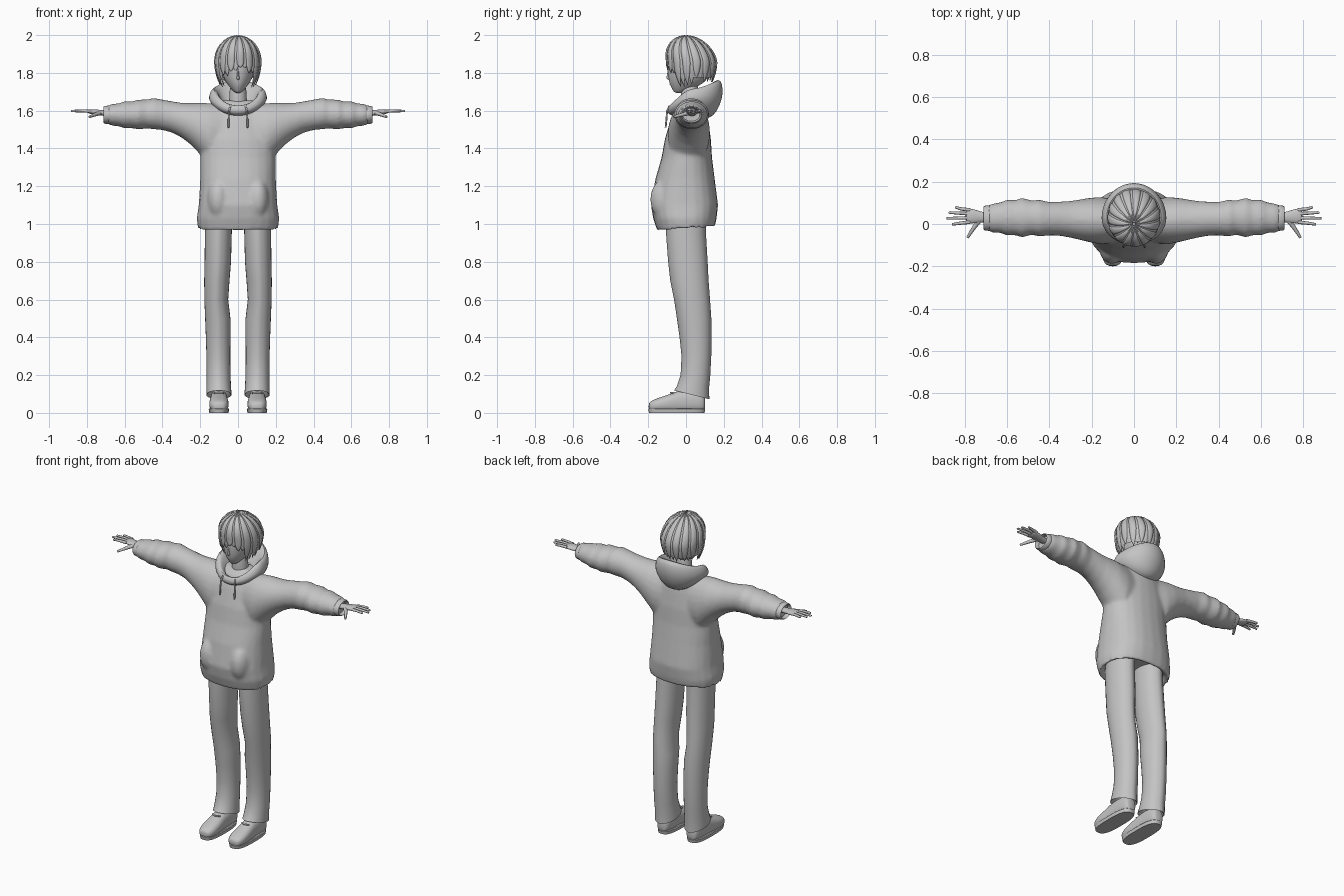
import bpy, bmesh, math, random
from math import sin, cos, pi
from mathutils import Vector

random.seed(4)
cube = bpy.data.objects.get("Cube")
if cube:
    bpy.data.objects.remove(cube, do_unlink=True)

clay = bpy.data.materials.new("plain grey")
clay.use_nodes = True
clay.diffuse_color = (0.55, 0.55, 0.55, 1)
clay.node_tree.nodes["Principled BSDF"].inputs["Base Color"].default_value = clay.diffuse_color


def finish(obj, mirror=False, subsurf=0, angle=60):
    """Shading, material and the usual modifiers."""
    obj.data.materials.clear()
    obj.data.materials.append(clay)
    bpy.ops.object.select_all(action='DESELECT')
    obj.select_set(True)
    bpy.context.view_layer.objects.active = obj
    bpy.ops.object.shade_smooth_by_angle(angle=math.radians(angle))
    if mirror:
        obj.modifiers.new("mirror", 'MIRROR').use_mirror_merge = False
    if subsurf:
        mod = obj.modifiers.new("subsurf", 'SUBSURF')
        mod.levels = mod.render_levels = subsurf
    return obj


def make(name, bm, **kw):
    bmesh.ops.recalc_face_normals(bm, faces=bm.faces)
    mesh = bpy.data.meshes.new(name)
    bm.to_mesh(mesh)
    bm.free()
    obj = bpy.data.objects.new(name, mesh)
    bpy.context.collection.objects.link(obj)
    return finish(obj, **kw)


def skin(bm, rings, closed=True, caps=True):
    """Bridge point rings with quads, optionally capping both ends."""
    rows = [[bm.verts.new(p) for p in ring] for ring in rings]
    n = len(rows[0])
    for a, b in zip(rows, rows[1:]):
        for i in range(n if closed else n - 1):
            j = (i + 1) % n
            bm.faces.new((a[i], a[j], b[j], b[i]))
    if caps:
        bm.faces.new(rows[0])
        bm.faces.new(rows[-1])


def section(axis, at, c1, c2, r1, r2, power=2, tilt=0, n=24, crease=0, side=1):
    """Superellipse ring across an axis; the tilt slopes it along its second direction."""
    pts = []
    for i in range(n):
        t = 2 * pi * i / n
        e = 2 / power
        u = r1 * math.copysign(abs(cos(t)) ** e, cos(t))
        v = r2 * math.copysign(abs(sin(t)) ** e, sin(t))
        if i in (n // 4, 3 * n // 4):
            v *= 1 + crease
        w = at + tilt * v
        p = {'x': (w, c1 + u, c2 + v), 'y': (c1 + u, w, c2 + v), 'z': (c1 + u, c2 + v, w)}[axis]
        pts.append((p[0] * side, p[1], p[2]))
    return pts


def loft(name, axis, table, n=24, crease=0, **kw):
    bm = bmesh.new()
    skin(bm, [section(axis, *row, n=n, crease=crease) for row in table])
    return make(name, bm, **kw)


def tube(name, points, radius, tip=1.0, mirror=True):
    """Round tapered tube along a path."""
    curve = bpy.data.curves.new(name, 'CURVE')
    curve.dimensions = '3D'
    curve.bevel_depth = radius
    curve.bevel_resolution = 2
    curve.use_fill_caps = True
    spline = curve.splines.new('POLY')
    spline.points.add(len(points) - 1)
    for i, p in enumerate(points):
        spline.points[i].co = (*p, 1)
        spline.points[i].radius = 1 + (tip - 1) * i / (len(points) - 1)
    obj = bpy.data.objects.new(name, curve)
    bpy.context.collection.objects.link(obj)
    bpy.ops.object.select_all(action='DESELECT')
    obj.select_set(True)
    bpy.context.view_layer.objects.active = obj
    bpy.ops.object.convert(target='MESH')
    return finish(bpy.context.view_layer.objects.active, mirror=mirror)


# Sweater: torso, sleeves and pocket bulges fused into one soft surface
torso = [(1.04, 0, 0, .16, .11), (.99, 0, 0, .19, .13, 2.4, .06), (.972, 0, 0, .212, .152, 2.4, .06),
         (1.03, 0, -.006, .219, .168, 2.4), (1.1, 0, -.008, .208, .178, 2.4), (1.24, 0, -.005, .2, .157, 2.3),
         (1.35, 0, .004, .2, .134, 2.2), (1.45, 0, .01, .2, .122, 2.2), (1.55, 0, .018, .18, .1),
         (1.62, 0, .025, .14, .078), (1.655, 0, .03, .09, .05)]
sleeve = [(.08, .015, 1.47, .1, .165), (.15, .015, 1.475, .112, .165), (.2, .018, 1.505, .107, .137),
          (.25, .02, 1.53, .097, .11), (.3, .022, 1.55, .087, .092), (.35, .025, 1.567, .081, .083),
          (.4, .025, 1.578, .079, .081), (.45, .028, 1.585, .088, .083), (.48, .03, 1.582, .081, .077),
          (.53, .03, 1.58, .094, .079), (.56, .03, 1.578, .083, .071), (.6, .03, 1.578, .086, .072),
          (.63, .03, 1.578, .072, .061), (.665, .028, 1.578, .07, .058), (.69, .028, 1.578, .062, .05)]
bm = bmesh.new()
skin(bm, [section('z', *row) for row in torso])
for s in (1, -1):
    skin(bm, [section('x', *row, side=s) for row in sleeve])
    ball = bmesh.ops.create_uvsphere(bm, u_segments=20, v_segments=12, radius=1)["verts"]
    bmesh.ops.scale(bm, vec=(.06, .08, .11), verts=ball)
    bmesh.ops.translate(bm, vec=(.105 * s, -.11, 1.13), verts=ball)
sweater = make("sweater", bm)
fuse = sweater.modifiers.new("fuse", 'REMESH')
fuse.mode = 'VOXEL'
fuse.voxel_size = .01
fuse.use_smooth_shade = True
relax = sweater.modifiers.new("relax", 'SMOOTH')
relax.factor = .5
relax.iterations = 8

# Ribbed cuffs with a recessed opening
loft("cuffs", 'x', [(.665, .028, 1.578, .055, .045), (.675, .028, 1.578, .062, .05), (.705, .028, 1.578, .058, .047),
                    (.712, .028, 1.578, .053, .042), (.69, .028, 1.578, .045, .034)], mirror=True)

# Hood draped round the neck: half width, front y, back y, then front, side and back heights
bm = bmesh.new()
rings = []
for hx, yf, yb, zf, zs, zb in [(.10, -.06, .10, 1.57, 1.6, 1.56), (.135, -.095, .145, 1.58, 1.625, 1.565),
                               (.153, -.102, .182, 1.6, 1.655, 1.63), (.155, -.098, .197, 1.615, 1.675, 1.69),
                               (.145, -.088, .192, 1.63, 1.705, 1.745), (.13, -.075, .175, 1.625, 1.72, 1.77),
                               (.11, -.065, .14, 1.61, 1.705, 1.75), (.075, -.05, .08, 1.585, 1.63, 1.66)]:
    ring = []
    for i in range(36):
        t = 2 * pi * i / 36
        c = cos(t)
        y, z = (yf, zf) if c > 0 else (yb, zb)
        mid = .03
        ring.append((hx * sin(t), mid + (y - mid) * abs(c), zs + (z - zs) * abs(c) ** 1.6))
    rings.append(ring)
skin(bm, rings, caps=False)
make("hood", bm, subsurf=1)
tube("drawstrings", [(.04, -.088, 1.625), (.047, -.1, 1.6), (.05, -.104, 1.55), (.05, -.108, 1.51)], .005)

# Head, neck and facial features
loft("neck", 'z', [(1.56, 0, .025, .06, .055), (1.65, 0, .02, .045, .045), (1.77, 0, .02, .045, .05)], subsurf=1)
loft("head", 'z', [(1.692, 0, -.04, .012, .018), (1.71, 0, -.024, .032, .047), (1.74, 0, 0, .058, .088),
                   (1.78, 0, .015, .08, .11), (1.83, 0, .02, .092, .118), (1.89, 0, .025, .097, .117),
                   (1.95, 0, .03, .075, .085), (1.975, 0, .03, .02, .03)], subsurf=2)
loft("nose", 'z', [(1.762, 0, -.085, .008, .01), (1.772, 0, -.09, .009, .017), (1.79, 0, -.088, .006, .012),
                   (1.825, 0, -.09, .005, .008)], n=10, subsurf=1)


def on_face(x, z):
    return (x, .017 - .108 * math.sqrt(1 - (x / .086) ** 2), z)


lash = [on_face(.02 + .009 * i, 1.80 + .008 * sin(pi * i / 5)) for i in range(6)]
tube("eyelashes", lash, .0025)
tube("eyebrows", [(x, y, z + .025) for x, y, z in lash], .002)
tube("mouth", [(-.016, -.079, 1.741), (0, -.085, 1.74), (.016, -.079, 1.741)], .0018, mirror=False)


# Hair: smooth cap under pointed overlapping locks
def hair_point(a, t, bottom, lift):
    phi = min(t / .55, 1) * pi / 2
    drop = max(0, (t - .55) / .45) * (1.862 - bottom)
    k = (1 + lift) * sin(phi) * (1 - .25 * (drop / .13) ** 2)
    return Vector((.123 * k * sin(a), .03 - .133 * k * cos(a) - .03 * cos(phi),
                   1.862 - drop + .134 * (1 + lift) * cos(phi)))


def fringe(a):
    a = abs(a)
    return 1.815 if a < .5 else 1.79 if a < .85 else 1.73 if a < 1.7 else 1.76


bm = bmesh.new()
angles = [2 * pi * i / 48 - pi for i in range(48)]
skin(bm, [[hair_point(a, .02 + .98 * r / 14, 1.855 if abs(a) < 1 else 1.775, 0) for a in angles]
          for r in range(15)], caps=False)
make("hair_cap", bm)
bm = bmesh.new()
count = 30
for i in range(count):
    a = 2 * pi * (i + .5) / count - pi
    low = fringe(a) + random.uniform(-.012, .015)
    lift = .012 + .016 * (i % 2)
    rows = []
    for r in range(15):
        t = .02 + .98 * r / 14
        w = .16 * (1 - t ** 6) + .003
        rows.append([hair_point(a + w * k, t, low, lift - .02 * abs(k)) for k in (-1, -.5, 0, .5, 1)])
    skin(bm, rows, closed=False, caps=False)
locks = make("hair_locks", bm, angle=40)
locks.modifiers.new("thickness", 'SOLIDIFY').thickness = .003

# Hands
loft("palms", 'x', [(.66, .03, 1.583, .022, .016), (.72, .032, 1.588, .024, .015), (.75, .036, 1.592, .034, .015),
                    (.785, .038, 1.595, .036, .012), (.795, .038, 1.595, .03, .008)], n=16, mirror=True, subsurf=1)
for label, y, reach, fan in [("index", .009, .86, -.01), ("middle", .029, .885, -.002),
                             ("ring", .048, .875, .006), ("little", .066, .845, .012)]:
    tube(label + "_fingers", [(.775, y, 1.596), (.82, y + fan * .5, 1.599), (reach - .006, y + fan, 1.598),
                              (reach, y + fan, 1.597)], .009, .55)
tube("thumbs", [(.73, .018, 1.588), (.755, -.015, 1.58), (.775, -.045, 1.572), (.787, -.065, 1.567)], .012, .5)

# Trousers with pressed creases and slanted, hollow hems
loft("trouser_legs", 'z', [(1.1, .1, 0, .07, .1), (.95, .104, 0, .071, .102), (.8, .107, .01, .07, .101),
                           (.7, .112, .018, .067, .098), (.6, .115, .032, .063, .092), (.5, .107, .043, .067, .088),
                           (.4, .105, .051, .065, .082), (.3, .104, .055, .063, .076), (.2, .103, .05, .063, .076),
                           (.14, .102, .037, .065, .083), (.096, .101, .03, .067, .09, 2, -.25),
                           (.1, .101, .03, .06, .08, 2, -.25), (.16, .101, .035, .05, .06)],
     n=28, crease=.035, mirror=True)

# Shoes with flat soles
loft("shoe_uppers", 'y', [(-.198, .101, .034, .02, .016, 2.4), (-.188, .101, .036, .04, .026, 2.4),
                          (-.15, .101, .042, .052, .037, 2.4), (-.1, .101, .048, .052, .046, 2.4),
                          (-.06, .101, .055, .048, .055, 2.4), (-.02, .101, .062, .046, .062, 2.4),
                          (.05, .101, .062, .045, .062, 2.4), (.09, .101, .055, .038, .05, 2.4),
                          (.102, .101, .05, .025, .035, 2.4)], mirror=True, subsurf=1)
loft("shoe_soles", 'z', [(0, .101, -.049, .051, .147, 2.8), (.02, .101, -.049, .054, .151, 2.8),
                         (.024, .101, -.049, .05, .147, 2.8)], n=36, mirror=True, angle=40)
tube("shoe_laces", [(.075, -.068, .105), (.101, -.08, .107), (.127, -.068, .105)], .005)
